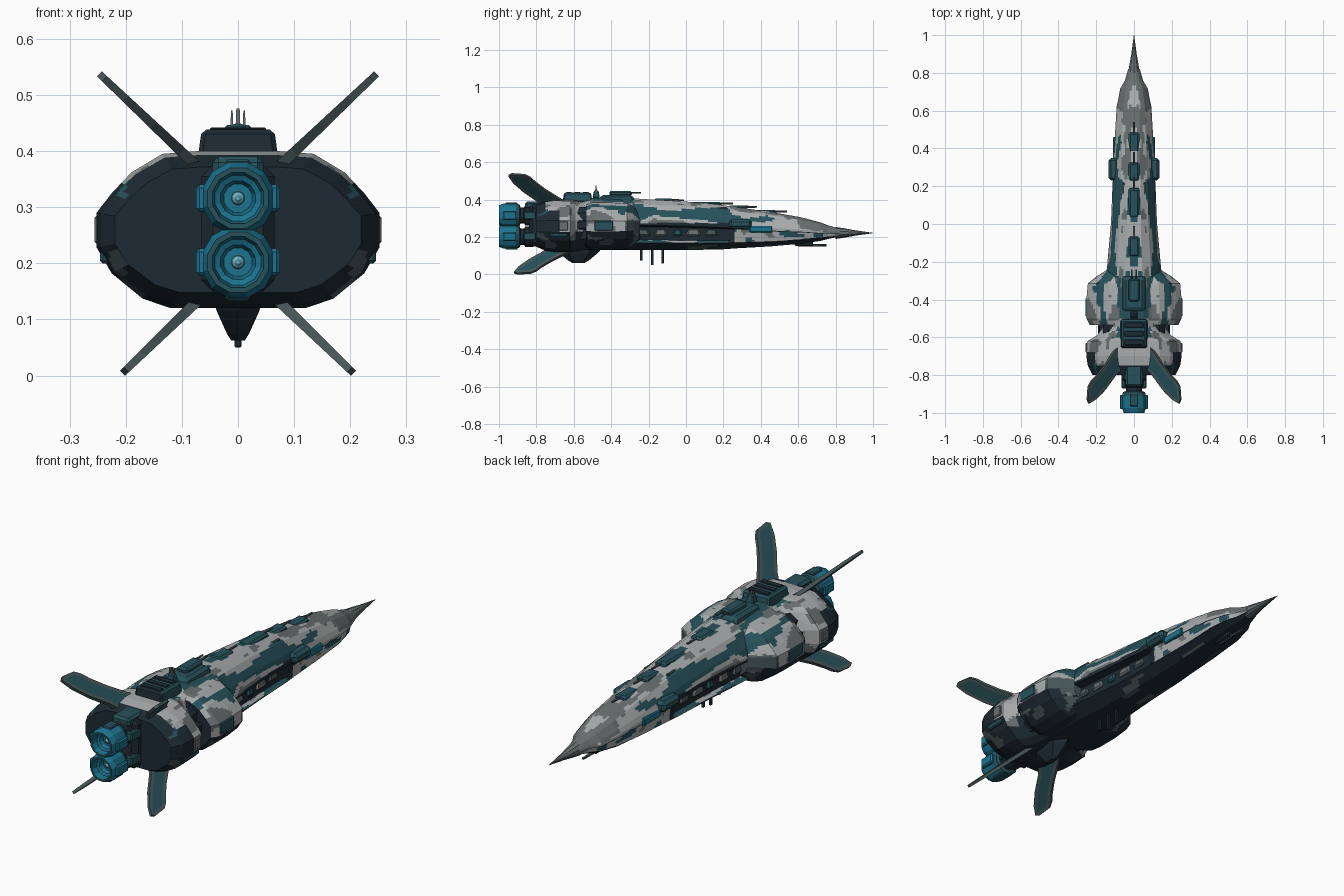
import bpy, bmesh, math
from mathutils import Vector, noise

if "Cube" in bpy.data.objects:
    bpy.data.objects.remove(bpy.data.objects["Cube"])

COLOURS = [("light_grey", (0.40, 0.42, 0.42)), ("mid_grey", (0.14, 0.16, 0.16)),
           ("teal", (0.020, 0.083, 0.105)), ("dark_navy", (0.012, 0.023, 0.033)),
           ("bright_blue", (0.012, 0.17, 0.27)), ("pale_glow", (0.16, 0.48, 0.58)),
           ("slate", (0.065, 0.095, 0.10))]
LIGHT, MID, TEAL, DARK, BLUE, GLOW, SLATE = range(7)
MATS = []
for name, c in COLOURS:
    m = bpy.data.materials.new(name)
    m.diffuse_color = (*c, 1)
    m.use_nodes = True
    m.node_tree.nodes["Principled BSDF"].inputs["Base Color"].default_value = m.diffuse_color
    MATS.append(m)


def finish(name, bm, rule):
    """Turn a bmesh into an object; rule is a colour index or a face function."""
    bmesh.ops.recalc_face_normals(bm, faces=bm.faces)
    bm.normal_update()
    for f in bm.faces:
        if rule is not None:
            f.material_index = rule(f) if callable(rule) else rule
    me = bpy.data.meshes.new(name)
    bm.to_mesh(me)
    bm.free()
    for m in MATS:
        me.materials.append(m)
    ob = bpy.data.objects.new(name, me)
    bpy.context.collection.objects.link(ob)
    return ob


def skin(name, rings, rule):
    bm = bmesh.new()
    loops = [[bm.verts.new(p) for p in r] for r in rings]
    n = len(loops[0])
    for a, b in zip(loops, loops[1:]):
        for i in range(n):
            j = (i + 1) % n
            bm.faces.new((a[i], a[j], b[j], b[i]))
    bm.faces.new(loops[0])
    bm.faces.new(loops[-1])
    return finish(name, bm, rule)


def loft(name, stations, section, rule, step=0.012, cuts=4):
    """Loft mirrored half sections along y, finely divided for the paint pattern."""
    rings = []
    for k, (s, t) in enumerate(zip(stations, stations[1:])):
        n = max(1, round(abs(t[0] - s[0]) / step))
        for i in range(n + (k == len(stations) - 2)):
            st = [a + (b - a) * i / n for a, b in zip(s, t)]
            half = section(*st[1:])
            pts = half + [(-x, z) for x, z in reversed(half)]
            ring = []
            for p, q in zip(pts, pts[1:] + pts[:1]):
                for c in range(cuts):
                    u = c / cuts
                    ring.append((p[0] + (q[0] - p[0]) * u, st[0], p[1] + (q[1] - p[1]) * u))
            rings.append(ring)
    return skin(name, rings, rule)


def mottle(c):
    v = noise.noise(Vector((abs(c.x) * 15 + 3, c.y * 6, c.z * 13)))
    return v + 0.35 * noise.noise(Vector((abs(c.x) * 34, c.y * 16 + 7, c.z * 34)))


def box(name, x, y, z, col, bevel=0.006, taper=1.0, mirror=False):
    """Bevelled box from ranges; the top is narrowed by taper."""
    lo, hi = Vector((x[0], y[0], z[0])), Vector((x[1], y[1], z[1]))
    mid = (lo + hi) / 2
    for side in ((1, -1) if mirror else (1,)):
        bm = bmesh.new()
        bmesh.ops.create_cube(bm, size=1)
        for v in bm.verts:
            t = taper if v.co.z > 0 else 1
            v.co = Vector((v.co.x * t, v.co.y * t, v.co.z))
            v.co = mid + Vector([a * b for a, b in zip(v.co, hi - lo)])
            v.co.x *= side
        bmesh.ops.recalc_face_normals(bm, faces=bm.faces)
        if bevel:
            bmesh.ops.bevel(bm, geom=bm.edges[:], offset=bevel, segments=1, affect='EDGES')
        finish(name + ("_left" if side < 0 else ""), bm, col)


def lathe(name, profile, z, rule, sides=12, x=0.0):
    """Revolve (y, radius) pairs around a lengthwise axis."""
    rings = [[(x + r * math.cos(2 * math.pi * (i + .5) / sides), y,
               z + r * math.sin(2 * math.pi * (i + .5) / sides)) for i in range(sides)]
             for y, r in profile]
    return skin(name, rings, rule)


# Main hull with recessed side bays
def hull_section(w, top, bot, mid, bay):
    h = top - bot
    return [(0.3 * w, top), (0.62 * w, top - 0.1 * h), (0.9 * w, mid + 0.13 * h), (w, mid),
            (w * 0.99, mid - 0.08 * h), (w * (0.97 - 0.25 * bay), mid - 0.11 * h),
            (w * (0.9 - 0.18 * bay), bot + 0.2 * h), (0.88 * w, bot + 0.14 * h), (0.45 * w, bot)]


def hull_paint(f):
    c, n = f.calc_center_median(), f.normal
    ax, v = abs(c.x), mottle(c)
    if -0.42 < c.y < 0.26 and 0.155 < c.z < 0.275 and n.z < 0.6:
        return DARK
    if n.z < -0.3 or c.z < 0.17 + max(0, c.y - 0.4) * 0.09:
        return SLATE if v > 0.32 and ax > 0.04 else DARK
    if c.y > 0.74:
        return MID if v < 0.1 else LIGHT
    if -0.5 < c.y < -0.27 and ax < 0.09 and c.z > 0.37:
        return TEAL if v > -0.3 else MID
    if ax < 0.036 and c.y < 0.66 and n.z > 0.7:
        v += 0.3
    elif c.z < 0.315 and c.y < 0.35:
        v += 0.14
    if v > 0.22:
        return TEAL
    return MID if v < -0.2 else LIGHT


loft("main_hull", [
    (-0.62, 0.15, 0.39, 0.14, 0.27, 0), (-0.50, 0.165, 0.41, 0.13, 0.28, 0),
    (-0.42, 0.165, 0.41, 0.13, 0.285, 0.4), (-0.25, 0.145, 0.405, 0.13, 0.285, 1),
    (0.0, 0.122, 0.39, 0.13, 0.28, 1), (0.20, 0.114, 0.37, 0.135, 0.27, 1),
    (0.27, 0.110, 0.36, 0.14, 0.265, 0), (0.45, 0.102, 0.335, 0.15, 0.25, 0),
    (0.62, 0.092, 0.305, 0.165, 0.24, 0), (0.72, 0.072, 0.278, 0.18, 0.23, 0),
    (0.76, 0.048, 0.263, 0.19, 0.228, 0), (0.82, 0.031, 0.245, 0.203, 0.225, 0)],
    hull_section, hull_paint)

# Long nose spike
lathe("nose_spike", [(0.80, 0.032), (0.84, 0.026), (0.90, 0.015), (1.0, 0.001)], 0.222,
      lambda f: MID if f.calc_center_median().z > .222 else SLATE, 10)


# Wide shoulder and aft rings share one oval section
def oval_section(sx, sz):
    pts = [(.07, .40), (.135, .395), (.19, .362), (.225, .325), (.252, .29),
           (.252, .228), (.225, .182), (.17, .137), (.12, .12)]
    return [(x * sx, 0.26 + (z - 0.26) * sz) for x, z in pts]


def ring_paint(f):
    c, n = f.calc_center_median(), f.normal
    ax, v = abs(c.x), mottle(c)
    if n.y < -0.6 or (n.y < -0.25 and ax < 0.2 and c.y < -0.75):
        return DARK
    if n.z < -0.3 or c.z < 0.18:
        return SLATE if v > 0.2 and c.z > 0.14 else DARK
    if c.y < -0.6:
        if c.y < -0.68 and 0.225 < c.z < 0.345:
            return DARK if v < 0.25 else TEAL
        return MID if v < -0.22 or v > 0.3 else LIGHT
    if c.y > -0.33 and c.z < 0.29:
        return SLATE if v < 0 else MID
    if ax < 0.09 or v > 0.34:
        return TEAL
    return MID if v < -0.22 else LIGHT


loft("shoulder", [(-0.245, .58, .62), (-0.28, .80, .77), (-0.315, .97, .88),
                  (-0.40, 1, .92), (-0.50, 1, .92), (-0.535, .93, .82)], oval_section, ring_paint)
loft("aft_ring", [(-0.53, .6, .9), (-0.59, .78, .98), (-0.62, .98, 1), (-0.70, 1, 1),
                  (-0.75, .97, .95), (-0.80, .87, .80)], oval_section, ring_paint)
box("waist_core", (-.165, .165), (-.64, -.5), (.16, .36), DARK, .03)
box("waist_strut", (.15, .19), (-.63, -.5), (.24, .29), DARK, .008, mirror=True)

# Side panels and vents
box("shoulder_panel", (.24, .256), (-.49, -.39), (.235, .285), TEAL, .004, mirror=True)
box("aft_panel", (.24, .256), (-.68, -.63), (.235, .285), MID, .004, mirror=True)
for i, (y, l, c) in enumerate([(-.29, .1, SLATE), (-.17, .07, MID), (-.07, .05, TEAL), (.0, .08, MID), (.1, .07, SLATE)]):
    w = 0.113 - 0.05 * (y + 0.27)
    box(f"bay_machinery_{i}", (.05, w), (y, y + l), (.205, .245), c, .008, .7, mirror=True)
box("side_sponson", (.08, .135), (.23, .35), (.245, .295), TEAL, .014, mirror=True)
box("side_light", (.08, .111), (.34, .46), (.225, .258), BLUE, .004, mirror=True)
box("rear_side_light", (.2, .246), (-.73, -.63), (.2, .222), TEAL, .005, mirror=True)

# Spine equipment on the roof
box("roof_block", (-.072, .072), (-.66, -.50), (.385, .438),
    lambda f: DARK if f.normal.y < -.5 else TEAL, .008, .9)
for i in range(3):
    y = -.64 + i * .045
    box(f"roof_grille_{i}", (-.05, .05), (y, y + .028), (.434, .442), DARK, .002)
box("command_deck", (-.065, .065), (-.47, -.27), (.385, .425), TEAL, .012, .85)
box("command_turret", (-.028, .028), (-.41, -.29), (.42, .446), TEAL, .008)
for x in (-.012, .012):
    lathe("turret_barrel", [(-.30, .005), (-.24, .004)], .437, SLATE, 6, x)
for i, (y0, y1, z) in enumerate([(-.18, -.06, .405), (0.02, .2, .388), (.22, .33, .37), (.37, .49, .345)]):
    box(f"spine_block_{i}", (-.032, .032), (y0, y1), (z - .05, z), TEAL, .008, .85)
    lathe(f"spine_barrel_{i}", [(y1 - .03, .006), (y1 + .05, .005)], z - .008, SLATE, 6)
box("spine_rail", (.05, .062), (-.1, .22), (.335, .36), SLATE, .004, mirror=True)
box("roof_mast", (-.006, .006), (-.487, -.475), (.40, .476), MID, 0, .5)
box("mast_prong", (.008, .014), (-.487, -.475), (.43, .472), MID, 0, .5, mirror=True)
box("mast_base", (-.02, .02), (-.50, -.46), (.41, .448), TEAL, .004, .6)

# Belly: keel pod, antennas and chin gun
skin("keel_pod", [[(x * s, -.575 + y * s, z) for x, y in
                   ((.04, .06), (.04, -.06), (0, -.11), (-.04, -.06), (-.04, .06), (0, .11))]
                  for z, s in ((.15, 1.2), (.115, .95), (.075, .5), (.062, .3))], DARK)
for i, (y, z) in enumerate([(-.24, .075), (-.18, .05), (-.125, .06)]):
    box(f"belly_antenna_{i}", (-.006, .006), (y - .007, y + .007), (z, .14), DARK, .002)
box("chin_mount", (-.018, .018), (.58, .68), (.152, .19), DARK, .006)
lathe("chin_gun", [(.6, .008), (.75, .006)], .157, SLATE, 6)

# Four swept tail fins with inset teal panels
OUTLINE = [(.06, -.60), (.11, -.68), (.16, -.755), (.20, -.805), (.225, -.83), (.242, -.86),
           (.247, -.93), (.238, -.95), (.20, -.925), (.15, -.87), (.10, -.80), (.06, -.76)]
for up in (1, -1):
    for side in (1, -1):
        bm = bmesh.new()
        layers = []
        for d in (-1, 1):
            verts = []
            for s, y in OUTLINE:
                u = s - .06
                x, z = (s, .36 + u * .95) if up > 0 else (.06 + u * .78, .145 - u * .755)
                t = d * (.010 - .02 * u)
                verts.append(bm.verts.new((side * (x - t * .7 * up), y + (0 if up > 0 else .03), z + t * .7)))
            layers.append(verts)
        broad = [bm.faces.new(v) for v in layers]
        for i in range(len(OUTLINE)):
            j = (i + 1) % len(OUTLINE)
            bm.faces.new((layers[0][i], layers[0][j], layers[1][j], layers[1][i]))
        for f in bm.faces:
            f.material_index = SLATE
        bmesh.ops.recalc_face_normals(bm, faces=bm.faces)
        bmesh.ops.inset_individual(bm, faces=broad, thickness=.017)
        for f in broad:
            f.material_index = TEAL
        finish(f"{'upper' if up > 0 else 'lower'}_fin_{'right' if side > 0 else 'left'}", bm, None)

# Twin stacked engines with hollow nozzles
box("engine_mount", (-.065, .065), (-.84, -.70), (.15, .375), DARK, .02)
box("engine_mount_cap", (-.045, .045), (-.86, -.68), (.35, .39), TEAL, .01)


def engine_paint(f):
    c = f.calc_center_median()
    if c.y > -.885:
        return DARK
    if c.y > -.915 or (c.y < -.97 and f.normal.y < -.5):
        return TEAL
    return BLUE


for label, z in (("upper", .316), ("lower", .202)):
    lathe(f"{label}_engine", [(-.78, .05), (-.82, .056), (-.86, .056), (-.865, .045), (-.885, .045),
                              (-.89, .06), (-.91, .066), (-.975, .066), (-1.0, .056),
                              (-1.0, .047), (-.97, .042), (-.965, .032), (-.945, .026)], z, engine_paint)
    lathe(f"{label}_engine_core", [(-.94, .013), (-.955, .011), (-.962, .004)], z, GLOW)
    box(f"{label}_engine_lug", (.055, .075), (-.98, -.905), (z - .024, z + .024), BLUE, .006, mirror=True)
    box(f"{label}_engine_collar", (.035, .066), (-.87, -.80), (z - .022, z + .022), TEAL, .006, mirror=True)
    for s in (1, -1):
        zs = sorted((z + s * .05, z + s * .069))
        box(f"{label}_engine_clamp", (-.022, .022), (-.965, -.90), zs, TEAL, .004)
